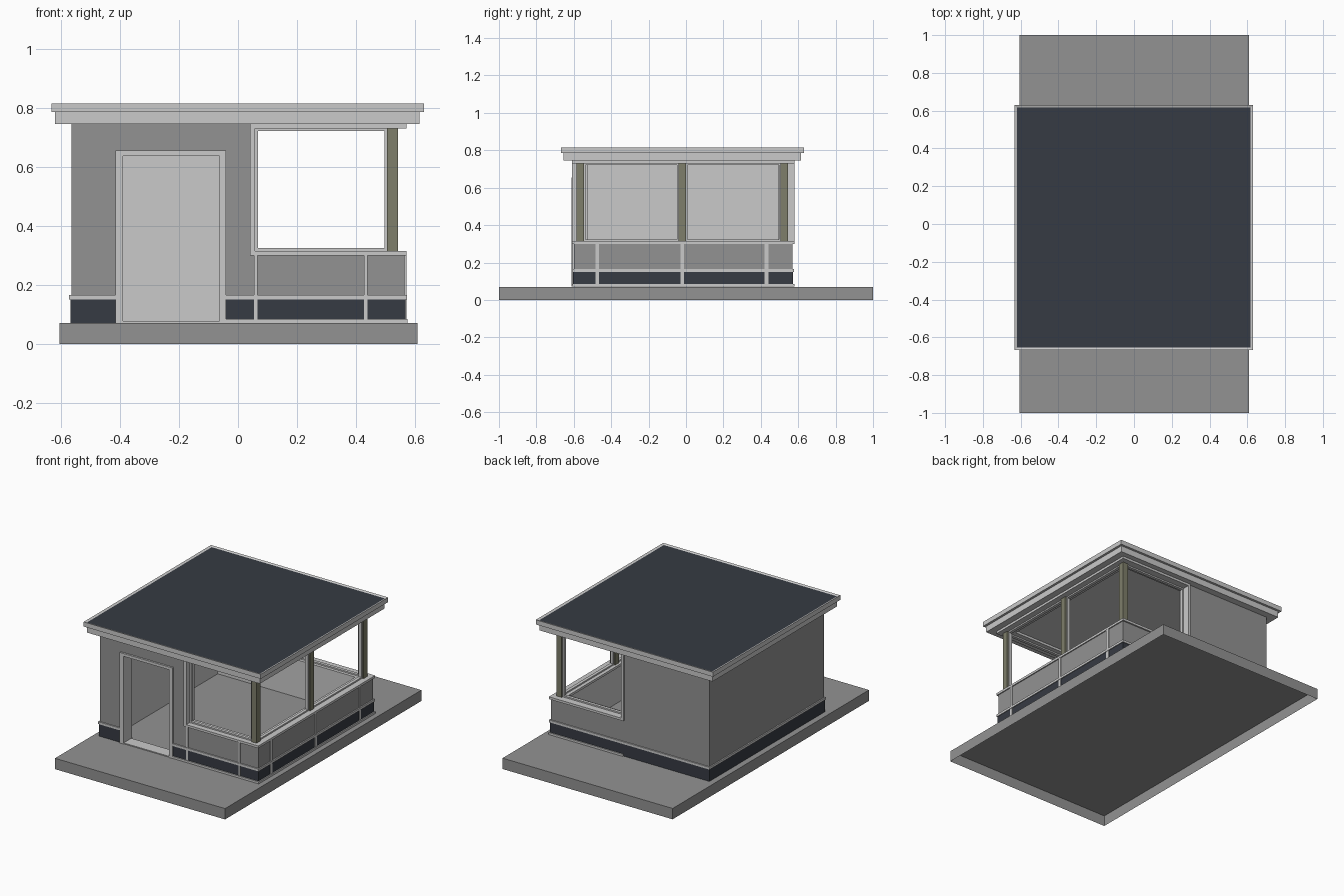
import bpy, bmesh

if "Cube" in bpy.data.objects:
    bpy.data.objects.remove(bpy.data.objects["Cube"], do_unlink=True)


def material(name, r, g, b):
    m = bpy.data.materials.new(name)
    m.diffuse_color = (r, g, b, 1)
    m.use_nodes = True
    m.node_tree.nodes["Principled BSDF"].inputs["Base Color"].default_value = (r, g, b, 1)
    return m


GREY = material("wall grey", 0.29, 0.29, 0.29)
LIGHT = material("trim light grey", 0.59, 0.59, 0.59)
DARK = material("slate blue", 0.037, 0.043, 0.056)
OLIVE = material("olive post", 0.21, 0.21, 0.145)


def box(name, x, y, z, mat, inner=None, edit=None):
    """Box from ranges; faces pointing along 'inner' get the light colour."""
    bm = bmesh.new()
    bmesh.ops.create_cube(bm, size=1)
    for v in bm.verts:
        v.co = [r[0] if c < 0 else r[1] for c, r in zip(v.co, (x, y, z))]
    bm.normal_update()
    if inner:
        for f in bm.faces:
            if f.normal.x * inner[0] + f.normal.y * inner[1] > 0.9:
                f.material_index = 1
    if edit:
        edit(bm)
    me = bpy.data.meshes.new(name)
    bm.to_mesh(me)
    bm.free()
    for m in (mat, LIGHT, DARK):
        me.materials.append(m)
    ob = bpy.data.objects.new(name, me)
    bpy.context.collection.objects.link(ob)
    return ob


def open_bottom(bm):
    bmesh.ops.delete(bm, geom=[f for f in bm.faces if f.normal.z < -0.9], context='FACES')


def sunk_top(bm):
    top = [f for f in bm.faces if f.normal.z > 0.9]
    bmesh.ops.inset_region(bm, faces=top, thickness=0.02, depth=0)
    bmesh.ops.translate(bm, verts=top[0].verts, vec=(0, 0, -0.005))
    top[0].material_index = 2


# main levels and limits
FLOOR, SILL, HEAD, TOP = 0.071, 0.30, 0.73, 0.745
W, F, B, T = 0.565, -0.60, 0.57, 0.07
DOOR_L, DOOR_R, DOOR_TOP, WIN = -0.40, -0.05, 0.645, 0.045

# ground slab and roof
box("ground_slab", (-0.605, 0.608), (-1, 1), (0, 0.07), GREY, edit=open_bottom)
box("roof_cornice", (-0.62, 0.615), (-0.655, 0.615), (TOP, 0.785), LIGHT)
box("roof_cap", (-0.633, 0.63), (-0.668, 0.63), (0.785, 0.815), LIGHT, edit=sunk_top)

# solid walls
box("left_wall", (-W, -W + T), (F, B), (FLOOR, TOP), GREY, (1, 0))
box("back_wall", (-W + T, WIN), (B - T, B), (FLOOR, TOP), GREY, (0, -1))
for name, x, z in (("door_side_wall", (-W + T, DOOR_L), (FLOOR, TOP)),
                   ("over_door_wall", (DOOR_L, DOOR_R), (DOOR_TOP, TOP)),
                   ("middle_wall", (DOOR_R, WIN), (FLOOR, TOP))):
    box(name, x, (F, F + T), z, GREY, (0, 1))

# low walls under the windows
box("front_low_wall", (WIN, W), (F, F + T), (FLOOR, SILL), GREY, (0, 1))
box("back_low_wall", (WIN, W), (B - T, B), (FLOOR, SILL), GREY, (0, -1))
box("right_low_wall", (W - T, W), (F + T, B - T), (FLOOR, SILL), GREY, (-1, 0))

# door frame and threshold
for name, x in (("door_left_jamb", (-0.415, -0.39)), ("door_right_jamb", (-0.062, -0.04))):
    box(name, x, (F - 0.012, F + T + 0.005), (FLOOR, 0.655), LIGHT)
box("door_head", (-0.39, -0.062), (F - 0.012, F + T + 0.005), (0.637, 0.655), LIGHT)
box("door_threshold", (-0.39, -0.062), (F - 0.008, F + T), (FLOOR, 0.077), LIGHT)


def around(name, z, out, mat, front, left=True, back_from=-W):
    """Thin strips running round the outside of the walls."""
    for i, (a, b) in enumerate(front):
        box(f"front_{name}_{i}", (a, b), (F - out, F + 0.005), z, mat)
    box(f"right_{name}", (W - 0.005, W + out), (F - out, B + out), z, mat)
    box(f"back_{name}", (back_from, W), (B - 0.005, B + out), z, mat)
    if left:
        box(f"left_{name}", (-W - out, -W + 0.005), (F - out, B + out), z, mat)


sides = ((-W, -0.415), (-0.04, W))
around("plinth_band", (FLOOR, 0.15), 0.003, DARK, sides)
around("plinth_strip", (0.15, 0.165), 0.008, LIGHT, sides)
around("base_strip", (FLOOR, 0.084), 0.010, LIGHT, sides[1:], False, WIN)

# upright battens on the low walls
for i, x in enumerate((0.06, 0.433)):
    box(f"front_batten_{i}", (x - 0.006, x + 0.006), (F - 0.006, F), (0.08, SILL), LIGHT)
for i, y in enumerate((-0.475, -0.02, 0.43)):
    box(f"right_batten_{i}", (W, W + 0.006), (y - 0.01, y + 0.01), (0.08, SILL), LIGHT)

# sills and window heads
for name, z in (("sill", (SILL, 0.315)), ("window_head", (HEAD, TOP))):
    box(f"front_{name}", (0.04, 0.572), (F - 0.01, F + T + 0.005), z, LIGHT)
    box(f"back_{name}", (0.04, 0.572), (B - T - 0.005, B + 0.01), z, LIGHT)
    box(f"right_{name}", (W - T - 0.005, 0.572), (F + T + 0.005, B - T - 0.005), z, LIGHT)

# wall-end jambs
for name, y in (("front_jamb", (F - 0.01, F + T + 0.005)), ("back_jamb", (B - T - 0.005, B + 0.01))):
    box(name, (0.04, 0.058), y, (SILL, TOP), LIGHT)

# posts
POSTS = ((-0.585, -0.545), (-0.04, 0.0), (0.505, 0.545))
for name, y in zip(("front_post", "middle_post", "back_post"), POSTS):
    box(name, (0.505, 0.542), y, (0.315, HEAD), OLIVE)


def frame(name, along_x, a, b, centre):
    """Slim frame lining one window opening."""
    t, d = 0.009, (centre - 0.01, centre + 0.01)
    for part, r, z in (("start", (a, a + t), (0.315, HEAD)), ("end", (b - t, b), (0.315, HEAD)),
                       ("bottom", (a, b), (0.315, 0.315 + t)), ("top", (a, b), (HEAD - t, HEAD))):
        x, y = (r, d) if along_x else (d, r)
        box(f"{name}_{part}", x, y, z, LIGHT)


# window frames
frame("front_window", True, 0.058, 0.505, -0.565)
frame("back_window", True, 0.058, 0.505, 0.525)
frame("right_front_window", False, -0.545, -0.04, 0.523)
frame("right_back_window", False, 0.0, 0.505, 0.523)
